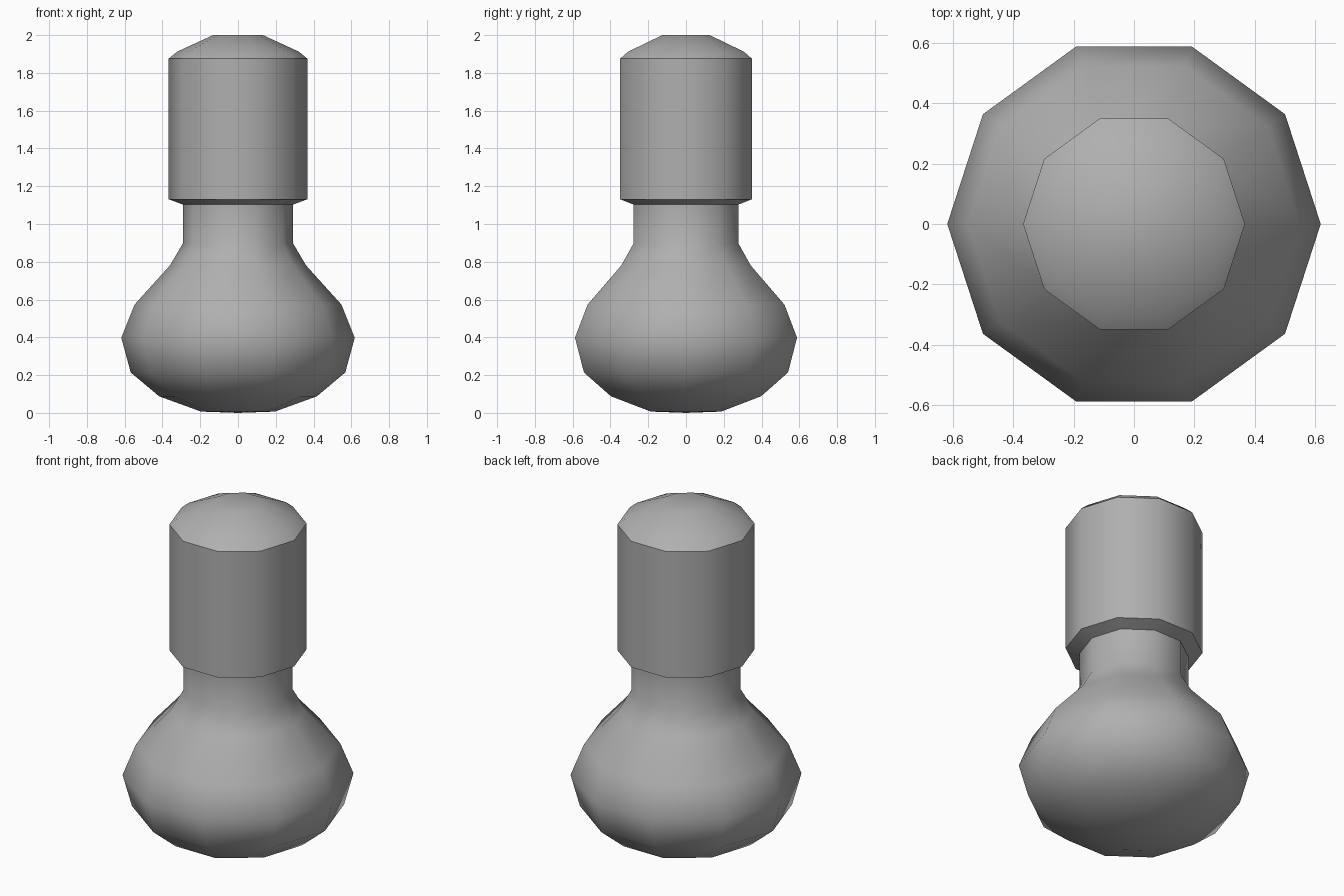
import bpy, bmesh, math

if "Cube" in bpy.data.objects:
    bpy.data.objects.remove(bpy.data.objects["Cube"])

SIDES = 10

# Dark grey for the whole model
grey = bpy.data.materials.new("dark_grey")
grey.diffuse_color = (0.43, 0.43, 0.43, 1)
grey.use_nodes = True
grey.node_tree.nodes["Principled BSDF"].inputs["Base Color"].default_value = grey.diffuse_color


def lathe(name, profile):
    """Revolve (radius, z) points around z; radius 0 becomes a pole."""
    bm = bmesh.new()
    rings = []
    for r, z in profile:
        if r == 0:
            rings.append([bm.verts.new((0, 0, z))] * SIDES)
        else:
            rings.append([bm.verts.new((r * math.cos(2 * math.pi * i / SIDES),
                                        r * math.sin(2 * math.pi * i / SIDES), z))
                          for i in range(SIDES)])
    for a, b in zip(rings, rings[1:]):
        for i in range(SIDES):
            j = (i + 1) % SIDES
            quad = list(dict.fromkeys((a[i], a[j], b[j], b[i])))
            bm.faces.new(quad)
    bmesh.ops.recalc_face_normals(bm, faces=bm.faces)
    mesh = bpy.data.meshes.new(name)
    bm.to_mesh(mesh)
    bm.free()
    mesh.materials.append(grey)
    ob = bpy.data.objects.new(name, mesh)
    bpy.context.collection.objects.link(ob)
    bpy.ops.object.select_all(action='DESELECT')
    ob.select_set(True)
    bpy.context.view_layer.objects.active = ob
    bpy.ops.object.shade_smooth_by_angle(angle=math.radians(45))
    return ob


# Rounded bulb and straight neck
lathe("bulb_body", [(0, 0), (0.196, 0.007), (0.418, 0.088), (0.568, 0.214),
                    (0.618, 0.398), (0.548, 0.573), (0.36, 0.781),
                    (0.292, 0.897), (0.292, 1.103)])

# Cylindrical cap with bevelled underside and domed top
lathe("cap", [(0.292, 1.103), (0.367, 1.131), (0.367, 1.875),
              (0.323, 1.912), (0.132, 2.0), (0, 2.0)])
